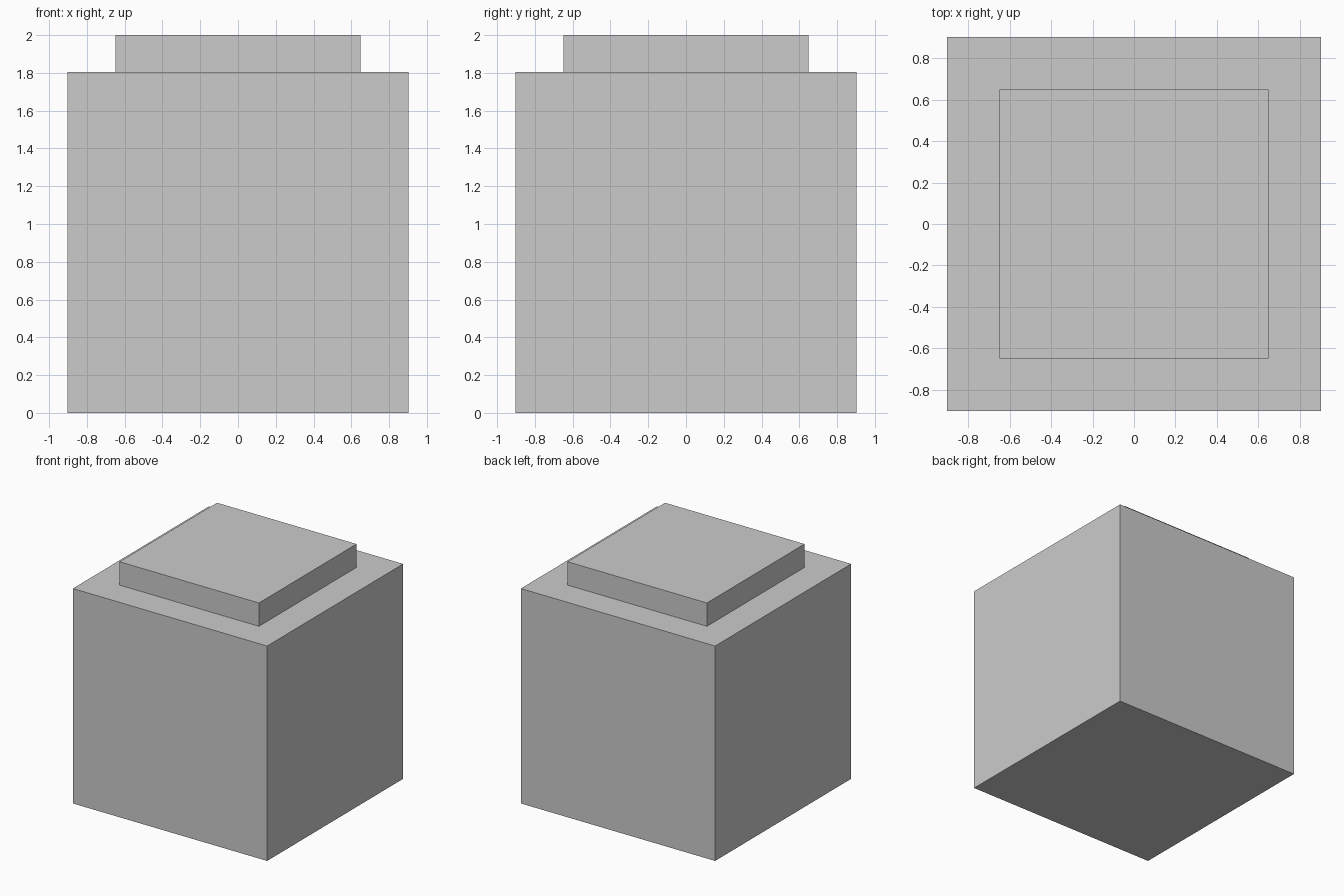
import bpy, bmesh
from mathutils import Matrix, Vector

if "Cube" in bpy.data.objects:
    bpy.data.objects.remove(bpy.data.objects["Cube"])

WIDTH, BODY_H, TOTAL_H, CAP_W = 1.804, 1.804, 2.0, 1.084

# Main block standing on the ground
bm = bmesh.new()
bmesh.ops.create_cube(bm, size=1.0, matrix=Matrix.Translation((0, 0, BODY_H / 2))
                      @ Matrix.Diagonal((WIDTH, WIDTH, BODY_H, 1)))

# Smaller raised step: inset the top face, then extrude it upward
bm.normal_update()
top = max(bm.faces, key=lambda f: f.calc_center_median().z)
bmesh.ops.inset_region(bm, faces=[top], thickness=(WIDTH - CAP_W) / 2)
cap = bmesh.ops.extrude_discrete_faces(bm, faces=[top])["faces"][0]
bmesh.ops.translate(bm, verts=cap.verts, vec=Vector((0, 0, TOTAL_H - BODY_H)))
bmesh.ops.recalc_face_normals(bm, faces=bm.faces)

mesh = bpy.data.meshes.new("stepped_block")
bm.to_mesh(mesh)
bm.free()
bpy.context.collection.objects.link(bpy.data.objects.new("stepped_block", mesh))
